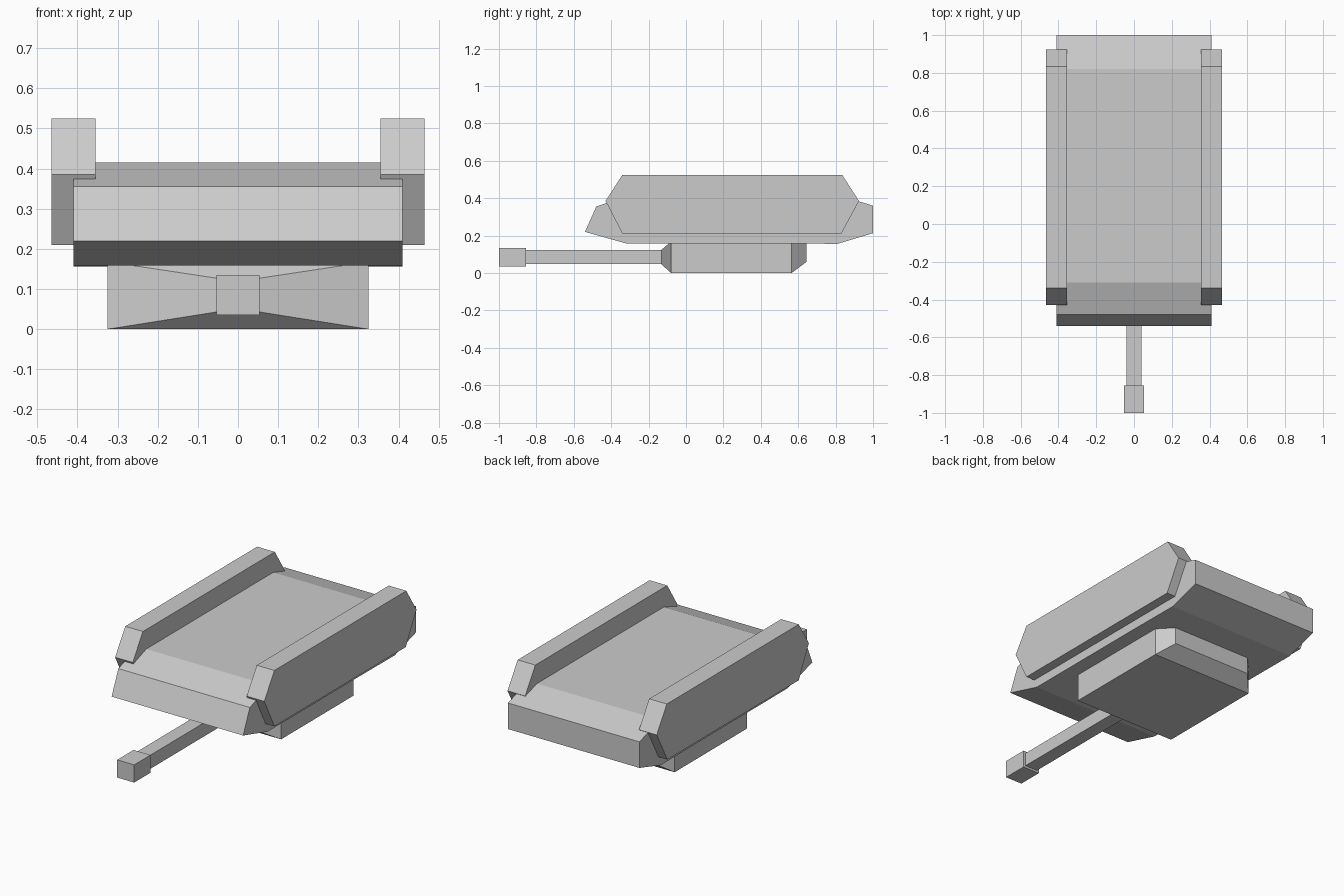
import bpy
import bmesh

if "Cube" in bpy.data.objects:
    bpy.data.objects.remove(bpy.data.objects["Cube"])


def add_object(name, bm):
    bmesh.ops.recalc_face_normals(bm, faces=bm.faces)
    mesh = bpy.data.meshes.new(name)
    bm.to_mesh(mesh)
    bm.free()
    obj = bpy.data.objects.new(name, mesh)
    bpy.context.collection.objects.link(obj)
    return obj


def loft(name, rings):
    """Skin a closed solid through rings of equal point count."""
    bm = bmesh.new()
    loops = [[bm.verts.new(p) for p in ring] for ring in rings]
    for a, b in zip(loops, loops[1:]):
        for i in range(len(a)):
            j = (i + 1) % len(a)
            bm.faces.new((a[i], a[j], b[j], b[i]))
    bm.faces.new(loops[0])
    bm.faces.new(loops[-1])
    return add_object(name, bm)


def side_prism(name, profile, x0, x1):
    """Extrude a (y, z) side profile across x."""
    return loft(name, [[(x, y, z) for y, z in profile] for x in (x0, x1)])


def rect(y, half_width, z0, z1):
    w = half_width
    return [(-w, y, z0), (w, y, z0), (w, y, z1), (-w, y, z1)]


# Hull: wedge-nosed slab
side_prism("hull", [(-0.54, 0.22), (-0.48, 0.355), (-0.31, 0.415), (0.82, 0.415),
                    (1.0, 0.36), (1.0, 0.213), (0.81, 0.156), (0.47, 0.158),
                    (-0.32, 0.158)], -0.41, 0.41)

# Tracks: hexagonal blocks on both sides
track_profile = [(-0.43, 0.385), (-0.34, 0.525), (0.835, 0.525),
                 (0.925, 0.385), (0.83, 0.21), (-0.34, 0.21)]
for side, sign in (("left", -1), ("right", 1)):
    side_prism(side + "_track", track_profile, sign * 0.355, sign * 0.465)

# Turret: box narrowing to the gun in front and to a smaller plate behind
loft("turret", [rect(-0.13, 0.04, 0.045, 0.125), rect(-0.08, 0.325, 0, 0.168),
                rect(0.565, 0.325, 0, 0.168), rect(0.645, 0.25, 0.06, 0.168)])

# Gun barrel and muzzle block
loft("gun_barrel", [rect(-0.86, 0.04, 0.047, 0.124), rect(-0.12, 0.04, 0.047, 0.124)])
loft("muzzle", [rect(-1.0, 0.053, 0.035, 0.135), rect(-0.855, 0.053, 0.035, 0.135)])
